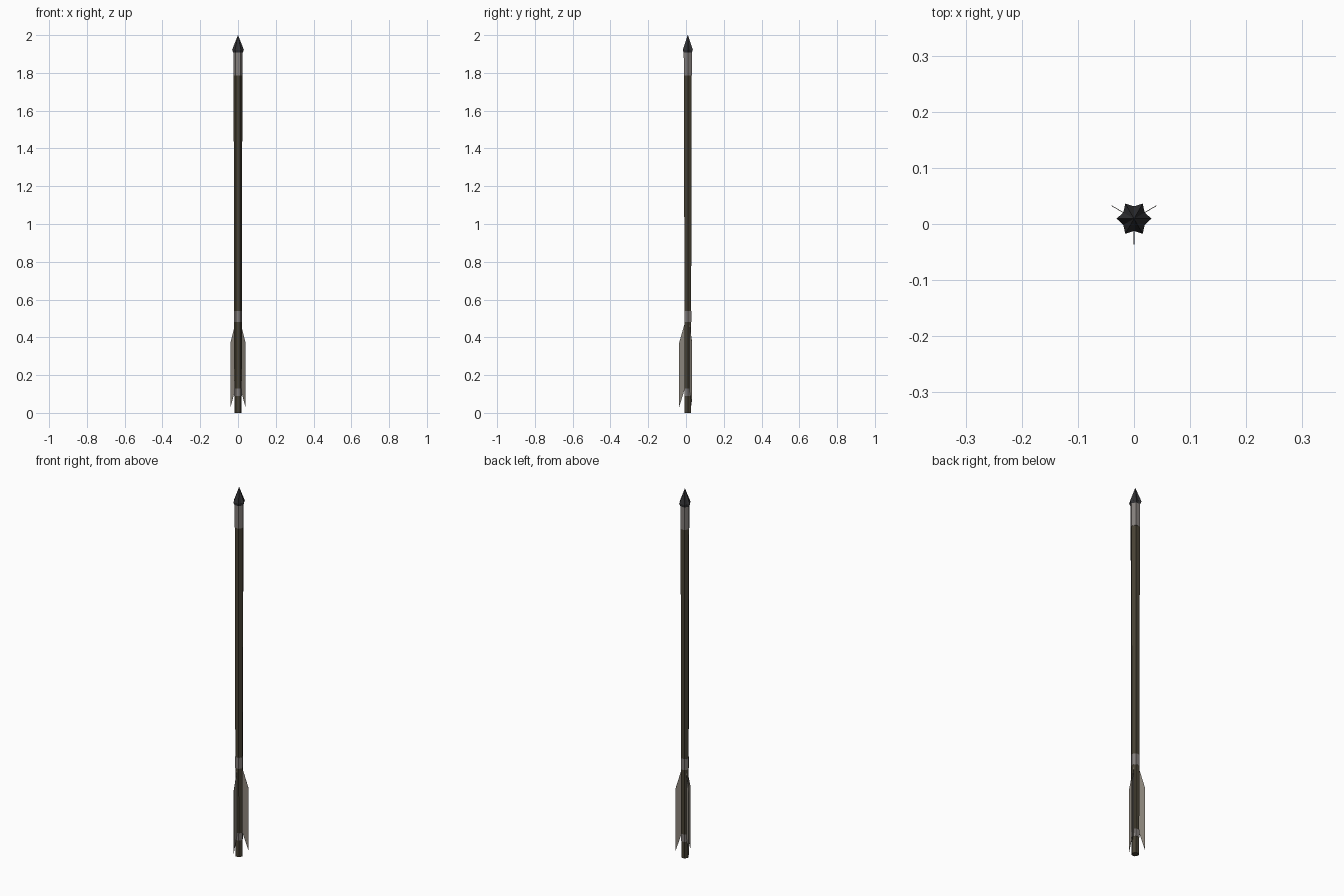
import bpy, bmesh
from math import sin, cos, pi
from mathutils import Vector

if "Cube" in bpy.data.objects:
    bpy.data.objects.remove(bpy.data.objects["Cube"])

YC = 0.0095  # shaft axis offset so the fins and head balance about y = 0


def material(name, rgb):
    m = bpy.data.materials.new(name)
    m.diffuse_color = (*rgb, 1)
    m.use_nodes = True
    m.node_tree.nodes["Principled BSDF"].inputs["Base Color"].default_value = m.diffuse_color
    return m


WOOD = material("dark_wood", (0.065, 0.055, 0.035))
BIND = material("binding", (0.23, 0.21, 0.20))
FEATHER = material("feather", (0.26, 0.235, 0.20))
IRON = material("iron", (0.03, 0.03, 0.033))


def finish(bm, name, mat):
    bmesh.ops.recalc_face_normals(bm, faces=bm.faces)
    me = bpy.data.meshes.new(name)
    bm.to_mesh(me)
    bm.free()
    me.materials.append(mat)
    ob = bpy.data.objects.new(name, me)
    ob.location.y = YC
    bpy.context.collection.objects.link(ob)
    return ob


def loft(name, sections, mat):
    """Sections are (z, outer radius, inner radius); 12 alternating points."""
    bm = bmesh.new()
    rings = []
    for z, ro, ri in sections:
        rings.append([bm.verts.new(((ri if k % 2 else ro) * cos(k * pi / 6),
                                    (ri if k % 2 else ro) * sin(k * pi / 6), z))
                      for k in range(12)])
    for a, b in zip(rings, rings[1:]):
        for k in range(12):
            j = (k + 1) % 12
            bm.faces.new((a[k], a[j], b[j], b[k]))
    bm.faces.new(rings[0])
    bm.faces.new(rings[-1])
    bmesh.ops.remove_doubles(bm, verts=bm.verts, dist=1e-6)
    return finish(bm, name, mat)


def hexagon(name, z0, r0, z1, r1, mat):
    bm = bmesh.new()
    rings = [[bm.verts.new((r * cos(k * pi / 3), r * sin(k * pi / 3), z))
              for k in range(6)] for z, r in ((z0, r0), (z1, r1))]
    for k in range(6):
        j = (k + 1) % 6
        bm.faces.new((rings[0][k], rings[0][j], rings[1][j], rings[1][k]))
    bm.faces.new(rings[0])
    bm.faces.new(rings[1])
    return finish(bm, name, mat)


# Tapered six-sided shaft
hexagon("shaft", 0, 0.0195, 1.915, 0.0235, WOOD)

# Bindings around the shaft
hexagon("lower_binding", 0.09, 0.0205, 0.13, 0.0206, BIND)
hexagon("middle_binding", 0.48, 0.0212, 0.54, 0.0214, BIND)
hexagon("upper_binding", 1.785, 0.0245, 1.91, 0.0248, BIND)

# Six-pointed star head, tapering to the tip
loft("arrow_head", [(1.908, 0.025, 0.0215), (1.922, 0.031, 0.022),
                    (1.9999, 0.0006, 0.0004), (2.0, 0.0001, 0.0001)], IRON)

# Three thin feather vanes
profile = [(0.012, 0.49), (0.046, 0.37), (0.046, 0.03), (0.012, 0.14)]
for i in range(3):
    a = -pi / 2 + i * 2 * pi / 3
    out, side = Vector((cos(a), sin(a), 0)), Vector((-sin(a), cos(a), 0)) * 0.0006
    bm = bmesh.new()
    f, b = [[bm.verts.new(out * r + side * s + Vector((0, 0, z)))
             for r, z in profile] for s in (1, -1)]
    bm.faces.new(f)
    bm.faces.new(b)
    for k in range(4):
        j = (k + 1) % 4
        bm.faces.new((f[k], f[j], b[j], b[k]))
    finish(bm, f"feather_{i + 1}", FEATHER)
